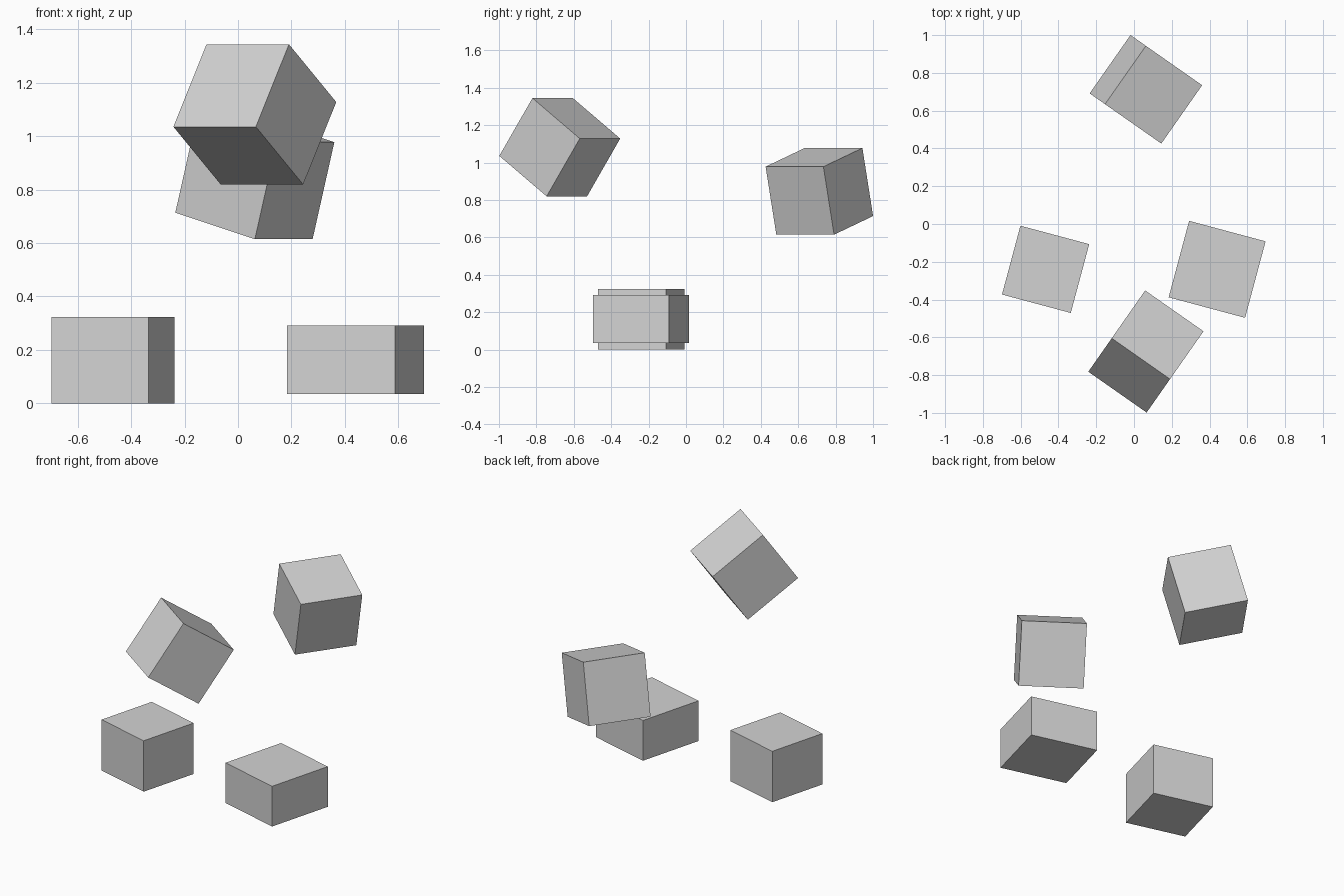
import bpy
from math import radians

cube = bpy.data.objects.get("Cube")
if cube:
    bpy.data.objects.remove(cube, do_unlink=True)

# One plain grey for every block
grey = bpy.data.materials.new("light_grey")
grey.use_nodes = True
colour = (0.65, 0.65, 0.65, 1)
grey.diffuse_color = colour
grey.node_tree.nodes["Principled BSDF"].inputs["Base Color"].default_value = colour


def block(name, centre, size, tilt_x=0, tilt_y=0, turn=0):
    """Flat-faced box, tilted first and then turned about the vertical."""
    bpy.ops.mesh.primitive_cube_add(size=1, location=centre)
    ob = bpy.context.object
    ob.name = name
    ob.scale = size
    ob.rotation_euler = (radians(tilt_x), radians(tilt_y), radians(turn))
    ob.data.materials.append(grey)
    return ob


SIDE = 0.377

# Two upright blocks near the ground
block("right_low_block", (-0.468, -0.24, 0.162), (SIDE, SIDE, 0.324), turn=-15)
block("left_low_block", (0.44, -0.24, 0.163), (0.419, 0.419, 0.256), turn=-15)

# Two tilted cubes floating above
block("front_floating_cube", (0.063, -0.675, 1.082), (SIDE,) * 3, tilt_x=55, turn=-35)
block("back_floating_cube", (0.063, 0.713, 0.846), (SIDE,) * 3, tilt_y=15.3, turn=-35)
